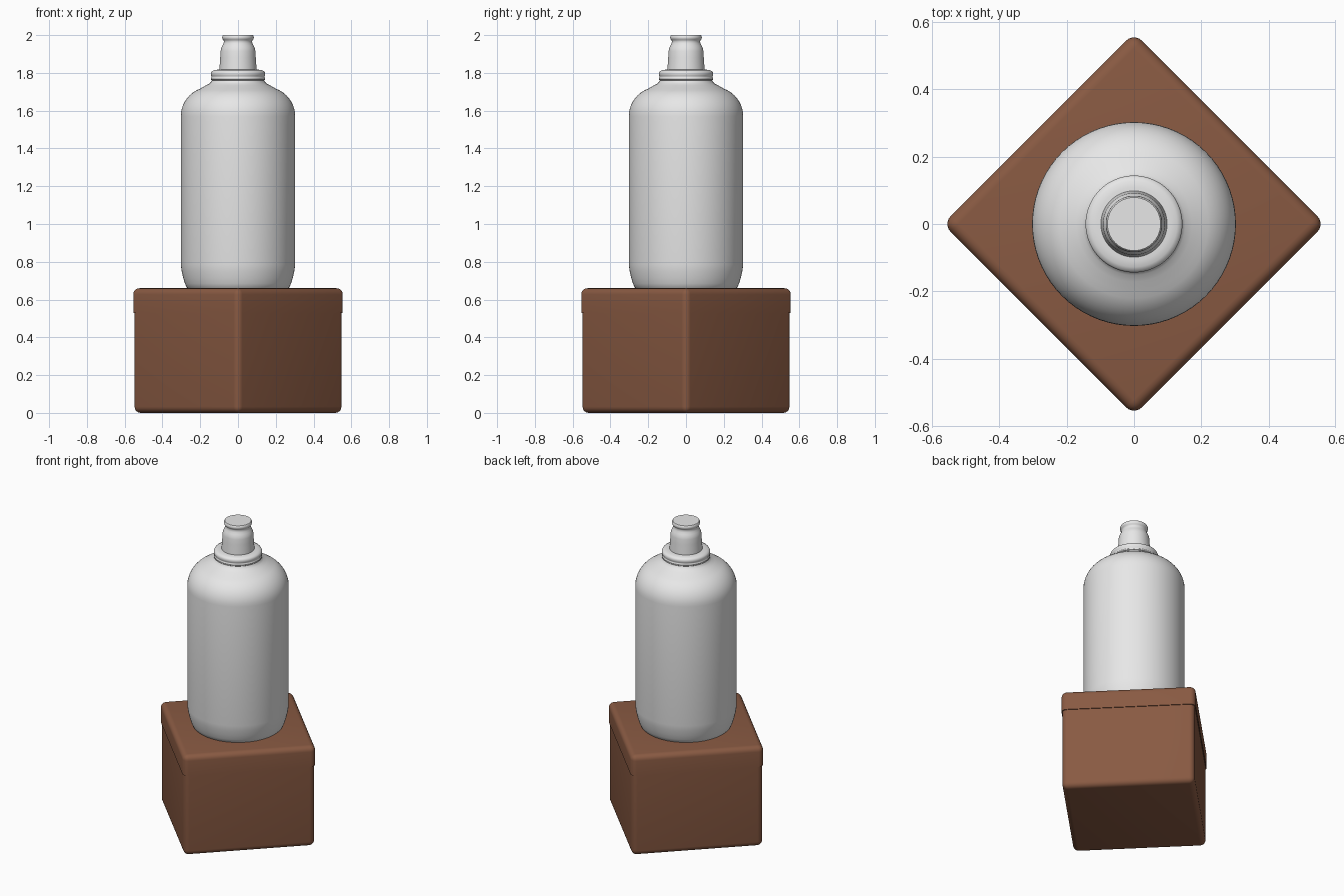
import bpy, bmesh, math
from mathutils import Matrix

if "Cube" in bpy.data.objects:
    bpy.data.objects.remove(bpy.data.objects["Cube"])


def material(name, rgb):
    m = bpy.data.materials.new(name)
    m.diffuse_color = (*rgb, 1.0)
    m.use_nodes = True
    m.node_tree.nodes["Principled BSDF"].inputs["Base Color"].default_value = m.diffuse_color
    return m


brown = material("brown_cardboard", (0.25, 0.102, 0.055))
white = material("off_white", (0.8, 0.8, 0.8))


def finish(name, bm, mat, angle):
    bmesh.ops.recalc_face_normals(bm, faces=bm.faces)
    me = bpy.data.meshes.new(name)
    bm.to_mesh(me)
    bm.free()
    me.materials.append(mat)
    ob = bpy.data.objects.new(name, me)
    bpy.context.collection.objects.link(ob)
    bpy.ops.object.select_all(action='DESELECT')
    ob.select_set(True)
    bpy.context.view_layer.objects.active = ob
    bpy.ops.object.shade_smooth_by_angle(angle=math.radians(angle))
    return ob


def rounded_box(name, half, z0, z1, radius, sharp_z):
    """Box turned 45 degrees; all edges rounded except the rim at sharp_z."""
    bm = bmesh.new()
    bmesh.ops.create_cube(bm, size=1.0)
    bmesh.ops.scale(bm, vec=(2 * half, 2 * half, z1 - z0), verts=bm.verts)
    bmesh.ops.translate(bm, vec=(0, 0, (z0 + z1) / 2), verts=bm.verts)
    edges = [e for e in bm.edges
             if any(abs(v.co.z - sharp_z) > 1e-4 for v in e.verts)]
    bmesh.ops.bevel(bm, geom=edges, offset=radius, offset_type='OFFSET',
                    segments=5, profile=0.5, affect='EDGES')
    bmesh.ops.rotate(bm, cent=(0, 0, 0),
                     matrix=Matrix.Rotation(math.radians(45), 3, 'Z'),
                     verts=bm.verts)
    return finish(name, bm, mat=brown, angle=40)


def lathe(name, profile, segments=72):
    bm = bmesh.new()
    rings = []
    for r, z in profile:
        rings.append([bm.verts.new((r * math.cos(2 * math.pi * i / segments),
                                    r * math.sin(2 * math.pi * i / segments), z))
                      for i in range(segments)])
    for a, b in zip(rings, rings[1:]):
        for i in range(segments):
            j = (i + 1) % segments
            bm.faces.new((a[i], a[j], b[j], b[i]))
    bm.faces.new(rings[0])
    bm.faces.new(rings[-1])
    return finish(name, bm, mat=white, angle=40)


# Box and its slightly wider lid
rounded_box("box_body", 0.397, 0.0, 0.54, 0.033, 0.54)
rounded_box("box_lid", 0.402, 0.53, 0.66, 0.033, 0.53)

# Bottle body: tapered foot, straight wall, domed shoulder, short neck
body = [(0.262, 0.655), (0.272, 0.665), (0.281, 0.685), (0.290, 0.715),
        (0.298, 0.75), (0.303, 0.785), (0.303, 1.57)]
for i in range(1, 10):
    t = math.radians(i * 7.6)
    body.append((0.143 + 0.16 * math.cos(t), 1.57 + 0.157 * math.sin(t)))
body += [(0.172, 1.733), (0.152, 1.743), (0.142, 1.753), (0.136, 1.768)]
lathe("bottle_body", body)

# Collar ring with a small step
lathe("bottle_collar", [
    (0.125, 1.758), (0.136, 1.759), (0.143, 1.764), (0.144, 1.772),
    (0.140, 1.778), (0.140, 1.782), (0.144, 1.787), (0.144, 1.800),
    (0.140, 1.808), (0.128, 1.814), (0.110, 1.817), (0.090, 1.817)])

# Nozzle with a notch below the top lip
lathe("bottle_nozzle", [
    (0.099, 1.81), (0.097, 1.84), (0.094, 1.88), (0.092, 1.915),
    (0.089, 1.930), (0.083, 1.943), (0.077, 1.955), (0.074, 1.966),
    (0.077, 1.974), (0.082, 1.979), (0.084, 1.986), (0.083, 1.994),
    (0.079, 2.0)])
